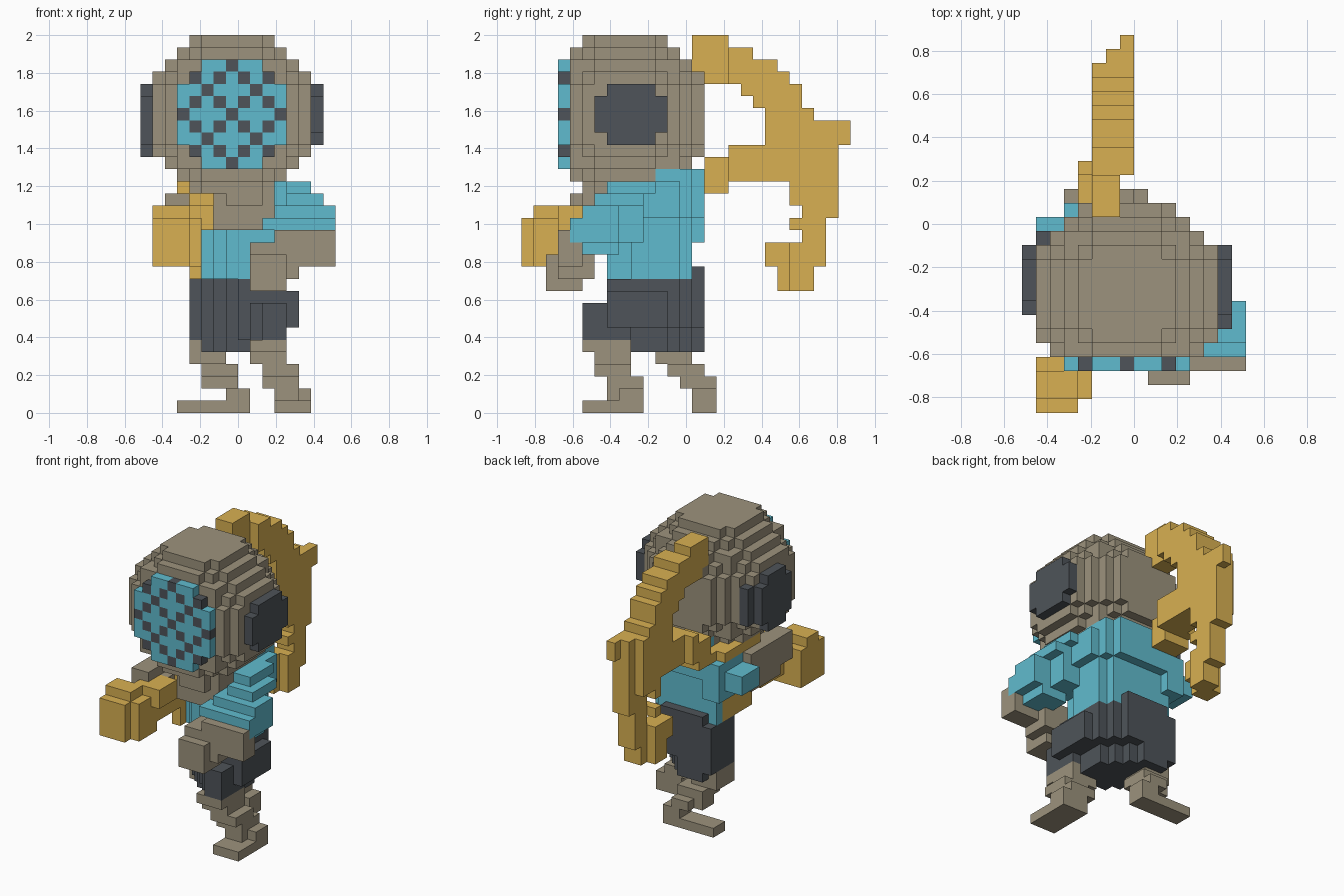
import bpy
import bmesh
from mathutils import Vector

cube = bpy.data.objects.get("Cube")
if cube:
    bpy.data.objects.remove(cube)

UNIT = 2 / 31                      # edge of one block
ORIGIN = Vector((-8, -13.5, 0))    # centres the block grid
taken = set()                      # blocks already claimed by a part
parts = []                         # (name, material, blocks)


def make_material(name, rgb):
    mat = bpy.data.materials.new(name)
    mat.use_nodes = True
    colour = (*rgb, 1)
    mat.diffuse_color = colour
    mat.node_tree.nodes["Principled BSDF"].inputs["Base Color"].default_value = colour
    return mat


taupe = make_material("taupe", (0.335, 0.291, 0.205))
teal = make_material("teal", (0.118, 0.5, 0.62))
charcoal = make_material("charcoal", (0.077, 0.088, 0.1))
gold = make_material("gold", (0.69, 0.435, 0.085))


def box(x0, x1, y0, y1, z0, z1):
    return {(x, y, z) for x in range(x0, x1) for y in range(y0, y1) for z in range(z0, z1)}


def join(boxes):
    return set().union(*(box(*b) for b in boxes))


def add_part(name, mat, blocks):
    blocks = blocks - taken
    taken.update(blocks)
    parts.append((name, mat, blocks))


def add_boxes(name, mat, *boxes):
    add_part(name, mat, join(boxes))


def add_twisted(name, mat, low, high, *boxes):
    """Boxes trimmed to a diagonal slab, as the body is turned mid-stride."""
    add_part(name, mat, {c for c in join(boxes) if low <= c[0] + c[1] <= high})


def build(name, mat, blocks):
    """Skin the blocks with a quad on every exposed side."""
    bm = bmesh.new()
    for cell in sorted(blocks):
        for axis in range(3):
            for side in (0, 1):
                near = list(cell)
                near[axis] += 2 * side - 1
                if tuple(near) in taken:
                    continue
                u, v = Vector((0, 0, 0)), Vector((0, 0, 0))
                u[(axis + 1) % 3] = v[(axis + 2) % 3] = 1
                start = Vector(cell)
                start[axis] += side
                ring = [start, start + u, start + u + v, start + v]
                if not side:
                    ring.reverse()
                bm.faces.new([bm.verts.new((p + ORIGIN) * UNIT) for p in ring])
    bmesh.ops.remove_doubles(bm, verts=bm.verts, dist=UNIT / 100)
    mesh = bpy.data.meshes.new(name)
    bm.to_mesh(mesh)
    bm.free()
    mesh.materials.append(mat)
    bpy.context.collection.objects.link(bpy.data.objects.new(name, mesh))


# Strap over the right shoulder and down the flank, claimed first
add_boxes("shoulder_strap", gold, (3, 5, 8, 14, 18, 19), (4, 5, 14, 16, 18, 19),
          (4, 6, 7, 9, 15, 18), (4, 5, 8, 13, 11, 15))

# Helmet: blocky ball with a flattened front
HX, HY, HZ = 7, 8, 24
add_part("helmet", taupe, {
    (x, y, z) for x, y, z in box(1, 14, 4, 15, 18, 31)
    if (x - HX) ** 2 + (y - HY) ** 2 + (z - HZ) ** 2 <= 49})

# Visor: round plate with a lattice of dark dots
disc = [(a, b) for a in range(-4, 5) for b in range(-4, 5) if a * a + b * b <= 20]
dots = {(a, b) for a, b in disc if (a % 2 and b % 2) or
        (not a % 2 and not b % 2 and (a + b) % 4 == 0)}
add_part("visor_dots", charcoal, {(HX + a, 3, HZ + b) for a, b in dots})
add_part("visor_lens", teal, {(HX + a, 3, HZ + b) for a, b in disc if (a, b) not in dots})

# Ear pads
add_boxes("left_ear_pad", charcoal, (14, 15, 6, 12, 23, 26), (14, 15, 7, 11, 22, 27))
add_boxes("right_ear_pad", charcoal, (0, 1, 7, 12, 22, 26), (0, 1, 8, 11, 21, 27),
          (1, 2, 11, 13, 22, 26))

# Tail: rows of (height, front end, back end), slanting towards its spur
rows = [(30, 14, 17), (29, 14, 19), (28, 14, 21), (27, 14, 22), (26, 18, 23),
        (25, 19, 23), (24, 20, 24), (23, 20, 27), (22, 20, 27), (21, 17, 26),
        (20, 15, 26), (19, 15, 26), (18, 15, 17), (18, 22, 26), (17, 22, 26),
        (16, 23, 26), (15, 22, 25), (14, 23, 25), (13, 20, 25), (12, 20, 25),
        (11, 21, 24), (10, 21, 24)]
tail = set()
for z, y0, y1 in rows:
    for y in range(y0, y1):
        left = 4 if y < 18 and z < 26 else max(5, y - 19)
        right = 7 if y < 17 else 8
        if z < 18:
            left, right = 5 + (y > 22), 7 + (y > 21)
        tail |= box(left, right, y, y + 1, z, z + 1)
add_part("tail", gold, tail)

# Right arm with the bulky blaster it holds
add_boxes("blaster", gold, (1, 4, 0, 1, 12, 16), (1, 5, 1, 4, 12, 16),
          (1, 4, 1, 3, 16, 17), (3, 6, 3, 6, 15, 17), (3, 5, 4, 8, 13, 16))
add_boxes("right_forearm", taupe, (2, 4, 4, 11, 15, 18), (2, 5, 6, 11, 14, 17))
add_boxes("right_sleeve", teal, (1, 4, 11, 14, 15, 17), (3, 5, 11, 15, 14, 18))

# Left arm reaching forward and across
add_boxes("left_sleeve", teal, (12, 14, 7, 11, 18, 19), (12, 15, 6, 10, 17, 18),
          (11, 16, 5, 8, 16, 17), (10, 16, 4, 8, 15, 16),
          (13, 16, 4, 8, 14, 15), (12, 15, 5, 8, 13, 14), (11, 14, 7, 10, 14, 17))
add_boxes("left_forearm", taupe, (12, 16, 3, 5, 12, 15), (11, 13, 3, 6, 11, 15))
add_boxes("left_hand", taupe, (9, 12, 2, 5, 10, 13), (9, 12, 3, 6, 11, 14))

# Chest and shirt
add_boxes("chest", taupe, (6, 11, 6, 9, 15, 18), (7, 10, 5, 6, 17, 18))
add_twisted("shirt", teal, 14, 23, (5, 11, 7, 14, 11, 15), (4, 12, 9, 14, 11, 16))
add_twisted("shoulders", teal, 14, 24, (4, 13, 9, 15, 16, 19),
            (5, 12, 10, 15, 19, 20), (5, 10, 13, 14, 20, 21))

# Shorts with one thigh forward, tapering to the hem
add_twisted("shorts", charcoal, 15, 23, (4, 12, 7, 15, 9, 11), (5, 11, 14, 15, 10, 12),
            (9, 13, 7, 14, 7, 10), (8, 12, 5, 9, 6, 9), (4, 9, 8, 15, 7, 10),
            (5, 11, 8, 15, 7, 9))
add_twisted("shorts_hem", charcoal, 15, 21, (4, 11, 8, 15, 6, 7), (5, 11, 8, 15, 5, 6))

# Left leg steps forward
add_boxes("left_leg", taupe, (9, 12, 5, 8, 5, 6), (9, 12, 6, 9, 4, 6),
          (10, 13, 6, 9, 3, 4), (10, 13, 7, 10, 2, 3), (11, 13, 7, 10, 1, 2))
add_boxes("left_foot", taupe, (11, 14, 5, 10, 0, 1), (12, 14, 8, 10, 1, 2))

# Right leg trails behind, foot turned outwards
add_boxes("right_leg", taupe, (4, 7, 11, 14, 4, 6), (5, 8, 12, 14, 3, 4),
          (5, 8, 13, 15, 2, 4), (6, 8, 14, 16, 2, 3), (7, 9, 14, 16, 1, 2))
add_boxes("right_foot", taupe, (3, 9, 14, 16, 0, 1))

for part in parts:
    build(*part)
